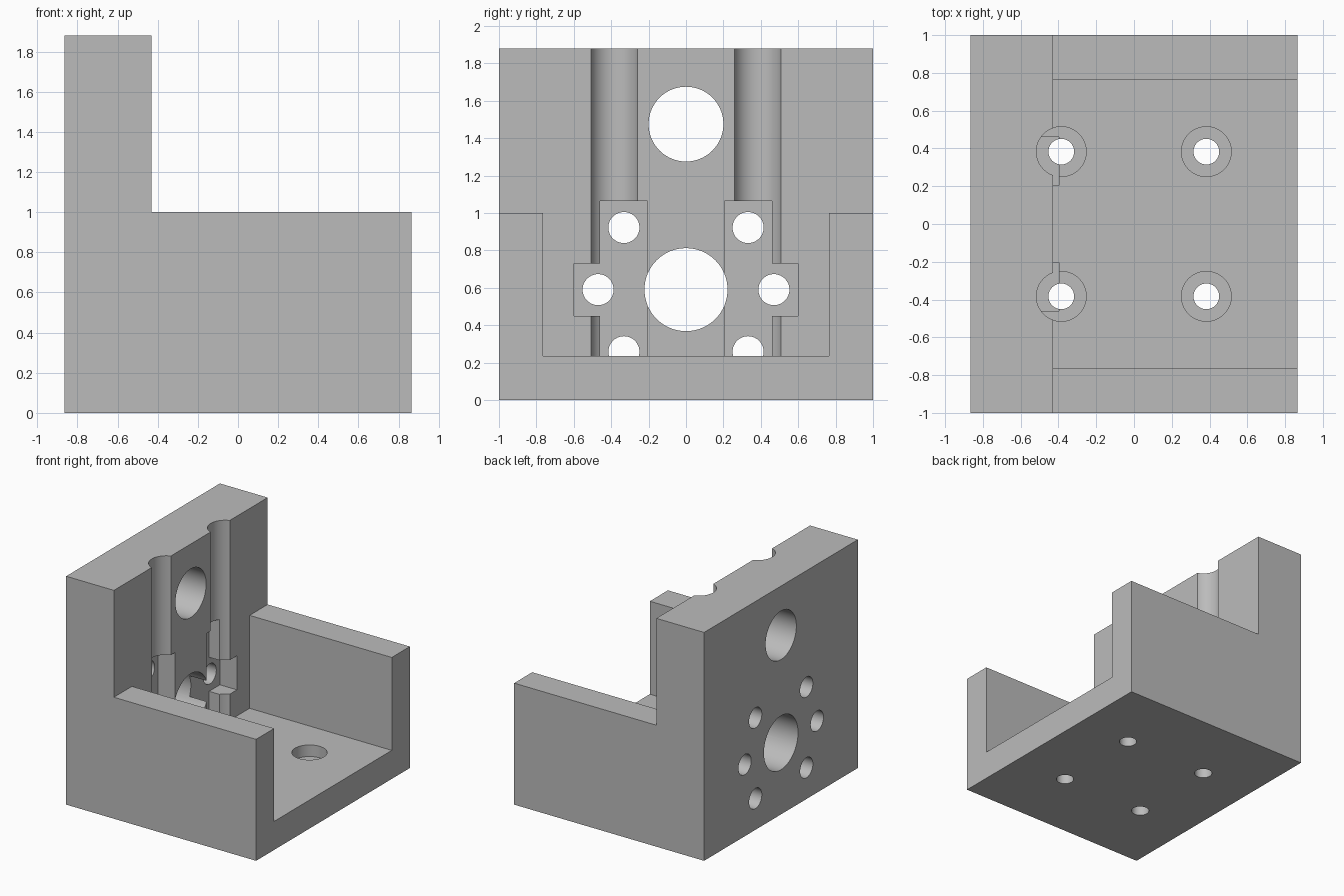
import bpy, bmesh, math
from mathutils import Vector

default_cube = bpy.data.objects.get("Cube")
if default_cube:
    bpy.data.objects.remove(default_cube, do_unlink=True)

grey = bpy.data.materials.new("plain_grey")
grey.use_nodes = True
colour = (0.5, 0.5, 0.5, 1)
grey.diffuse_color = colour
grey.node_tree.nodes["Principled BSDF"].inputs["Base Color"].default_value = colour


def prism(name, points, offset):
    """Extrude a closed outline of 3D points along an offset."""
    bm = bmesh.new()
    face = bm.faces.new([bm.verts.new(p) for p in points])
    extruded = bmesh.ops.extrude_face_region(bm, geom=[face])["geom"]
    moved = [v for v in extruded if isinstance(v, bmesh.types.BMVert)]
    bmesh.ops.translate(bm, verts=moved, vec=Vector(offset))
    # extrusion drops the starting face only when it is interior
    if len(bm.faces) < len(points) + 2:
        bmesh.ops.holes_fill(bm, edges=bm.edges[:], sides=0)
    bmesh.ops.recalc_face_normals(bm, faces=bm.faces)
    mesh = bpy.data.meshes.new(name)
    bm.to_mesh(mesh)
    bm.free()
    mesh.materials.append(grey)
    obj = bpy.data.objects.new(name, mesh)
    bpy.context.collection.objects.link(obj)
    return obj


def along_x(name, outline, x0, x1):
    return prism(name, [(x0, y, z) for y, z in outline], (x1 - x0, 0, 0))


def along_z(name, outline, z0, z1):
    return prism(name, [(x, y, z0) for x, y in outline], (0, 0, z1 - z0))


def circle(u, v, r, n=64):
    return [(u + r * math.cos(2 * math.pi * i / n),
             v + r * math.sin(2 * math.pi * i / n)) for i in range(n)]


def cut(cutter):
    cutter.hide_render = True
    mod = bracket.modifiers.new(cutter.name, "BOOLEAN")
    mod.operation = "DIFFERENCE"
    mod.solver = "EXACT"
    mod.object = cutter
    bpy.context.view_layer.objects.active = bracket
    bpy.ops.object.modifier_apply(modifier=mod.name)
    bpy.data.objects.remove(cutter, do_unlink=True)


# Solid block
wall = -0.43
bracket = along_x("motor_bracket", [(-1, 0), (1, 0), (1, 1.88), (-1, 1.88)],
                  -0.865, 0.865)

# Open channel between the side walls, and the space above them
channel = [(-1.2, 1), (-0.765, 1), (-0.765, 0.235), (0.765, 0.235),
           (0.765, 1), (1.2, 1), (1.2, 2.2), (-1.2, 2.2)]
cut(along_x("channel", channel, wall, 1.2))

# Counterbores that run up the wall as grooves, with screw holes below
for x in (-0.385, 0.383):
    for y in (-0.383, 0.383):
        cut(along_z("screw_groove", circle(x, y, 0.132), 0.14, 2.2))
        cut(along_z("screw_hole", circle(x, y, 0.068), -0.2, 0.2))

# Stepped pockets around the wall screws
pocket = [(0.205, 0.115), (0.46, 0.115), (0.46, 0.45), (0.6, 0.45),
          (0.6, 0.73), (0.46, 0.73), (0.46, 1.065), (0.205, 1.065)]
for side in (-1, 1):
    cut(along_x("pocket", [(side * y, z) for y, z in pocket], -0.585, -0.398))

# Holes through the wall
cut(along_x("upper_hole", circle(0, 1.475, 0.2), -1.2, -0.3))
cut(along_x("shaft_hole", circle(0, 0.59, 0.222), -1.2, -0.3))
for side in (-1, 1):
    for y, z in ((0.332, 0.922), (0.47, 0.59), (0.332, 0.258)):
        cut(along_x("wall_screw_hole", circle(side * y, z, 0.083), -1.2, -0.5))

# Smooth bores, sharp block edges
bpy.ops.object.select_all(action="DESELECT")
bracket.select_set(True)
bpy.context.view_layer.objects.active = bracket
bpy.ops.object.shade_smooth_by_angle(angle=math.radians(30))
